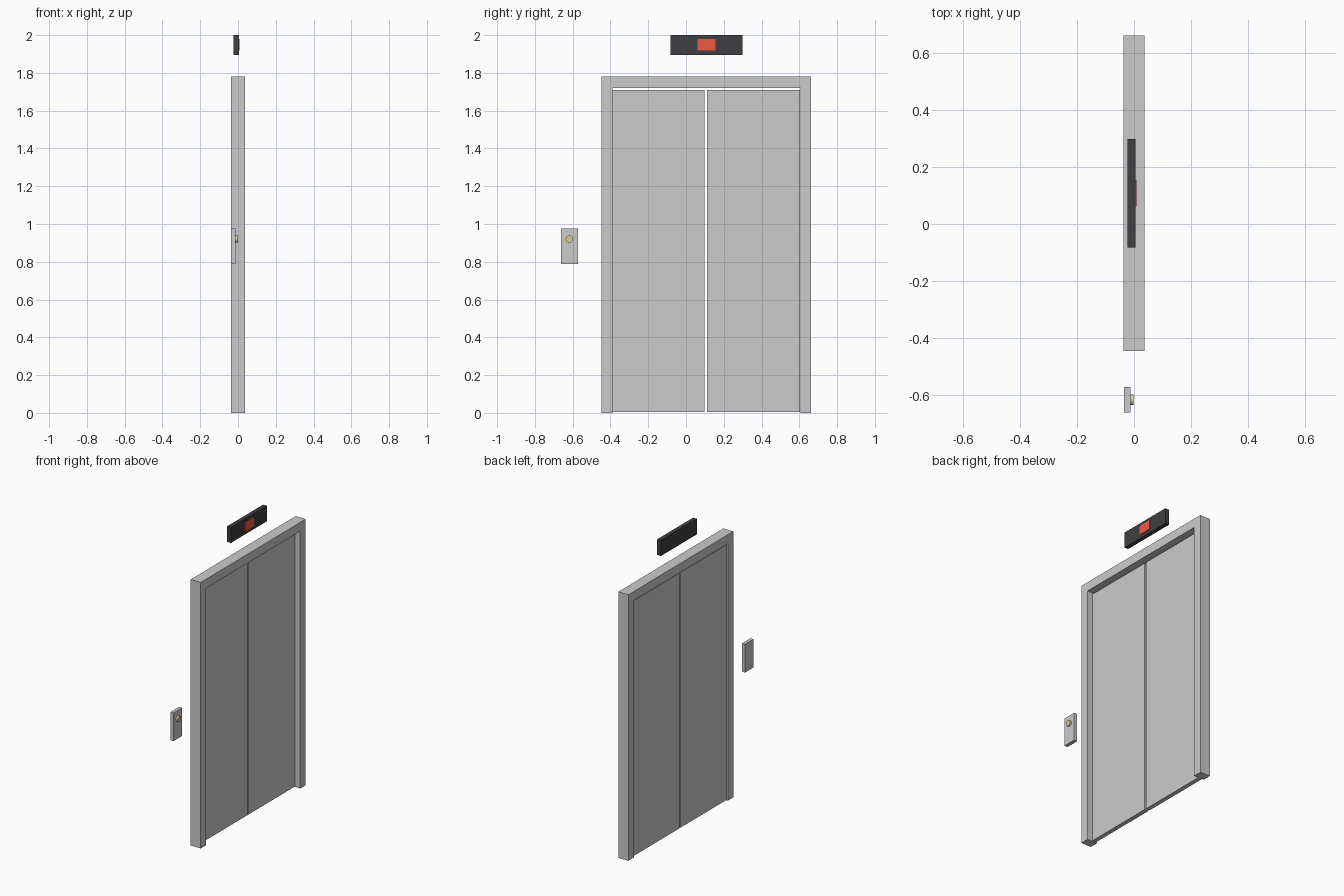
import bpy, bmesh, math

if "Cube" in bpy.data.objects:
    bpy.data.objects.remove(bpy.data.objects["Cube"])

CY = 0.108  # centre line of the doorway along y


def material(name, rgb):
    m = bpy.data.materials.new(name)
    m.diffuse_color = (*rgb, 1)
    m.use_nodes = True
    m.node_tree.nodes["Principled BSDF"].inputs["Base Color"].default_value = m.diffuse_color
    return m


def extrude_x(name, profile, x0, x1, mat=None):
    """Extrude a (y, z) outline from x0 to x1."""
    bm = bmesh.new()
    face = bm.faces.new([bm.verts.new((x0, y, z)) for y, z in profile])
    ext = bmesh.ops.extrude_face_region(bm, geom=[face])
    for v in ext["geom"]:
        if isinstance(v, bmesh.types.BMVert):
            v.co.x = x1
    bmesh.ops.recalc_face_normals(bm, faces=bm.faces)
    me = bpy.data.meshes.new(name)
    bm.to_mesh(me)
    bm.free()
    ob = bpy.data.objects.new(name, me)
    bpy.context.collection.objects.link(ob)
    if mat:
        me.materials.append(mat)
    return ob


def box(name, x, y, z, mat=None):
    return extrude_x(name, [(y[0], z[0]), (y[1], z[0]), (y[1], z[1]), (y[0], z[1])],
                     x[0], x[1], mat)


black = material("dark_plastic", (0.05, 0.05, 0.055))
red = material("red_display", (0.85, 0.1, 0.06))
tan = material("warm_button", (0.75, 0.6, 0.36))

# Door frame: two jambs and a header in one outline
half = [(0.555, 0), (0.555, 1.78)]
inner = [(0.497, 1.72), (0.497, 0)]
outline = ([(CY - y, z) for y, z in half] + [(CY + y, z) for y, z in half[::-1]]
           + [(CY + y, z) for y, z in inner[::-1]] + [(CY - y, z) for y, z in inner])
extrude_x("door_frame", outline, -0.037, 0.037)

# Sliding door panels with a narrow central gap
for side, s in (("left", -1), ("right", 1)):
    ys = sorted((CY - 0.003 + s * 0.006, CY + s * 0.496))
    box(f"{side}_door", (-0.029, 0.0), ys, (0.004, 1.71))

# Floor indicator above the doorway
box("indicator_housing", (-0.023, 0.005), (CY - 0.19, CY + 0.19), (1.896, 2.0), black)
box("indicator_screen", (0.0, 0.009), (CY - 0.047, CY + 0.047), (1.918, 1.98), red)

# Call panel and its round button
box("call_panel", (-0.036, -0.013), (-0.663, -0.573), (0.787, 0.976))
bpy.ops.mesh.primitive_cylinder_add(vertices=24, radius=0.019, depth=0.018,
                                    location=(-0.01, -0.618, 0.92),
                                    rotation=(0, math.pi / 2, 0))
button = bpy.context.object
button.name = "call_button"
button.data.materials.append(tan)
bpy.ops.object.shade_smooth_by_angle()
